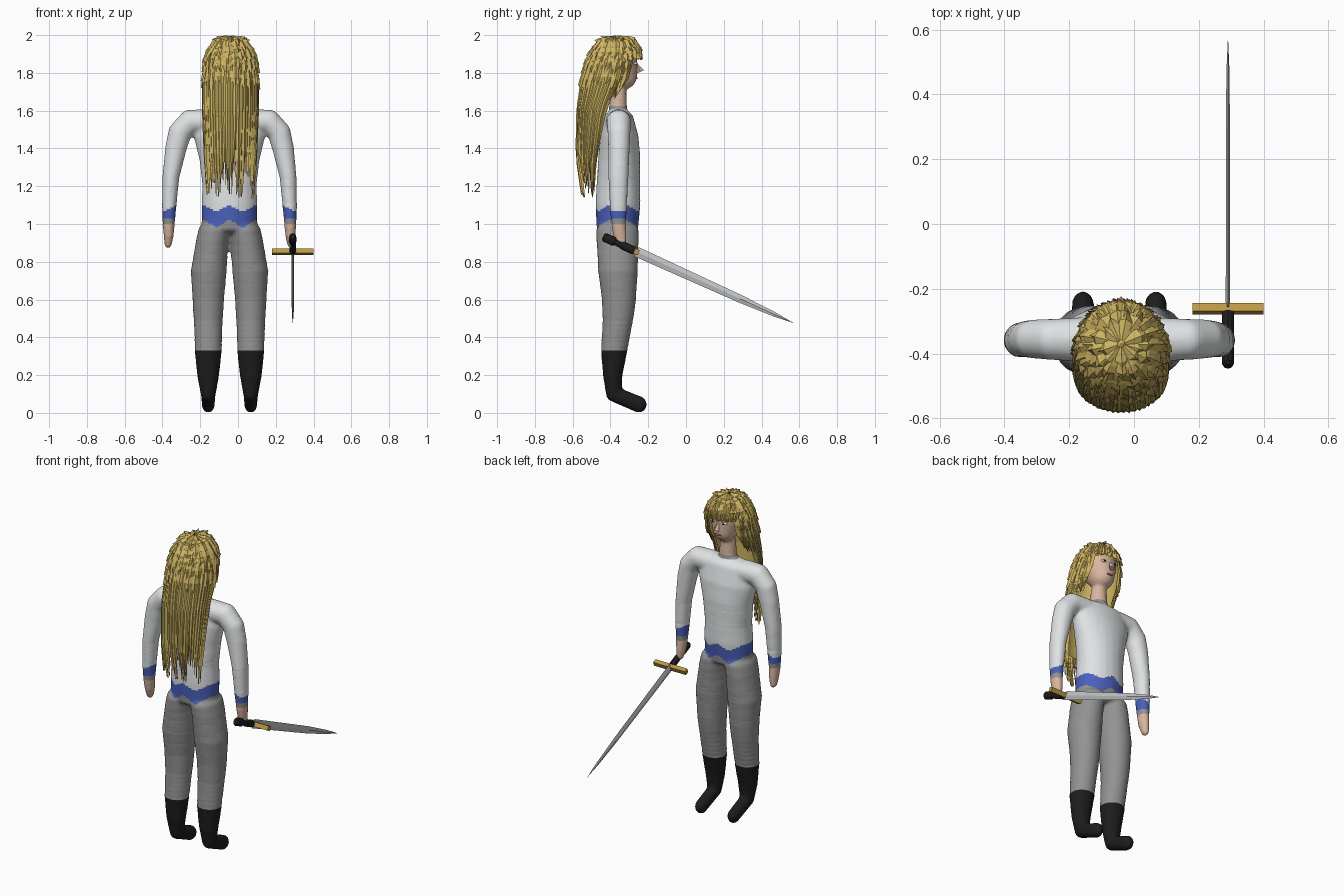
import bpy, bmesh, math, random
from mathutils import Vector, Matrix

if "Cube" in bpy.data.objects:
    bpy.data.objects.remove(bpy.data.objects["Cube"])

random.seed(4)
CX = -0.045  # body centre line


def material(name, *rgb):
    m = bpy.data.materials.new(name)
    m.diffuse_color = (*rgb, 1)
    m.use_nodes = True
    m.node_tree.nodes["Principled BSDF"].inputs["Base Color"].default_value = m.diffuse_color
    return m


MAT = {
    "hair": material("blonde", 0.61, 0.45, 0.12),
    "shirt": material("pale_grey", 0.74, 0.76, 0.77),
    "trousers": material("mid_grey", 0.29, 0.29, 0.29),
    "black": material("black", 0.012, 0.012, 0.012),
    "belt": material("blue", 0.07, 0.12, 0.5),
    "skin": material("skin", 0.7, 0.47, 0.35),
    "gold": material("gold", 0.5, 0.32, 0.06),
    "blade": material("steel", 0.55, 0.56, 0.57),
    "white": material("white", 0.8, 0.8, 0.8),
    "lips": material("lip_red", 0.4, 0.12, 0.1),
}


def make(name, bm, mat, smooth=False):
    me = bpy.data.meshes.new(name)
    bm.to_mesh(me)
    bm.free()
    me.materials.append(MAT[mat])
    me.polygons.foreach_set("use_smooth", [smooth] * len(me.polygons))
    ob = bpy.data.objects.new(name, me)
    bpy.context.collection.objects.link(ob)
    return ob


def ball(bm, c, r, sub=3):
    m = Matrix.Translation(c) @ Matrix.Diagonal((*r, 1))
    bmesh.ops.create_icosphere(bm, subdivisions=sub, radius=1, matrix=m)


def chain(bm, keys, side=1, n=6):
    """Ellipsoids along keys (x, y, z, rx, ry, rz), x measured from the centre line."""
    for a, b in zip(keys, keys[1:]):
        for i in range(n + 1):
            k = [p + (q - p) * i / n for p, q in zip(a, b)]
            ball(bm, (CX + side * k[0], k[1], k[2]), k[3:])


# Body volumes
TORSO = [(0, -.363, .98, .15, .112, .04), (0, -.36, 1.1, .15, .12, .05),
         (0, -.358, 1.2, .145, .118, .05), (0, -.353, 1.35, .163, .113, .05),
         (0, -.353, 1.46, .19, .103, .05), (0, -.355, 1.55, .19, .08, .06)]
ARM = [(.12, -.357, 1.545, .06, .07, .062), (.21, -.356, 1.542, .06, .064, .064),
       (.262, -.355, 1.485, .062, .061, .06), (.284, -.355, 1.4, .058, .058, .05),
       (.31, -.358, 1.25, .046, .055, .04), (.319, -.358, 1.1, .04, .048, .03),
       (.322, -.356, 1.0, .033, .04, .02), (.322, -.35, .94, .027, .037, .025),
       (.325, -.342, .893, .02, .026, .022)]
LEG = [(.08, -.363, .97, .085, .113, .04), (.093, -.362, .9, .088, .113, .04),
       (.11, -.36, .75, .097, .107, .04), (.1125, -.355, .6, .085, .092, .04),
       (.1125, -.36, .5, .079, .083, .04), (.1125, -.38, .33, .074, .072, .03),
       (.113, -.388, .2, .06, .053, .03), (.1125, -.382, .1, .04, .042, .042),
       (.1125, -.25, .045, .035, .043, .045)]
HEAD = [(.005, -.36, 1.58, .055, .05, .03), (.005, -.36, 1.7, .048, .046, .03)]
FACE = [(.005, -.365, 1.86, .102, .108, .112), (.005, -.338, 1.783, .072, .08, .073)]

bm = bmesh.new()
for keys in (TORSO, HEAD, FACE):
    chain(bm, keys)
for s in (-1, 1):
    chain(bm, ARM, s)
    chain(bm, LEG, s)
source = make("body_volume", bm, "shirt")
rem = source.modifiers.new("fuse", "REMESH")
rem.mode, rem.voxel_size = "VOXEL", 0.0095
smo = source.modifiers.new("soften", "SMOOTH")
smo.factor, smo.iterations = 0.5, 7
fused = bpy.data.meshes.new_from_object(
    source.evaluated_get(bpy.context.evaluated_depsgraph_get()))
bpy.data.objects.remove(source)


def part_at(p):
    """Garment covering a point of the body."""
    dx = abs(p.x - CX)
    if p.z > 1.625:
        return "head"
    if p.z > 1.605 and dx < .075:
        return "collar"
    if dx > .255 and .8 < p.z < 1.03:
        return "cuffs" if p.z > 1.0 else "hands"
    if p.z < .33:
        return "boots"
    zig = abs((dx / .07) % 2 - 1)
    if p.z < .98 + .045 * zig:
        return "trousers"
    return "belt" if p.z < 1.065 + .035 * zig else "shirt"


PARTS = {"head": "skin", "hands": "skin", "collar": "trousers", "cuffs": "trousers",
         "boots": "black", "trousers": "trousers", "belt": "belt", "shirt": "shirt"}
base = bmesh.new()
base.from_mesh(fused)
for z in (.33, 1.0, 1.03, 1.605, 1.625):
    bmesh.ops.bisect_plane(base, geom=base.verts[:] + base.edges[:] + base.faces[:],
                           plane_co=(0, 0, z), plane_no=(0, 0, 1))
for part, mat in PARTS.items():
    bm = base.copy()
    drop = [f for f in bm.faces if part_at(f.calc_center_median()) != part]
    bmesh.ops.delete(bm, geom=drop, context="FACES")
    make(part, bm, mat, True)
base.free()

# Face details
HX = -.04


def face_balls(name, mat, spots, r):
    bm = bmesh.new()
    for x, y, z in spots:
        ball(bm, (HX + x, y, z), r, 2)
    make(name, bm, mat, True)


face_balls("eyes", "white", [(s * .037, -.27, 1.85) for s in (-1, 1)], (.018, .011, .009))
face_balls("pupils", "black", [(s * .037, -.262, 1.85) for s in (-1, 1)], (.007, .006, .007))
face_balls("mouth", "lips", [(0, -.263, 1.772)], (.022, .007, .006))
bm = bmesh.new()
bmesh.ops.create_cone(bm, cap_ends=True, segments=4, radius1=.02, radius2=.004, depth=.05,
                      matrix=Matrix.Translation((HX, -.252, 1.828)) @ Matrix.Rotation(.45, 4, "X"))
make("nose", bm, "skin")

# Hair: surface rows (z, half width, centre y, back depth, front depth)
ROWS = [(1.985, 0, -.37, 0, 0), (1.968, .062, -.37, .072, .078), (1.925, .106, -.37, .118, .118),
        (1.86, .128, -.37, .148, .118), (1.75, .135, -.395, .152, .115),
        (1.6, .135, -.45, .117, .06), (1.35, .124, -.485, .084, .03), (1.12, .108, -.49, .045, 0)]


def hair_point(a, t, lift=0.0):
    i = min(int(t), len(ROWS) - 2)
    z, rx, cy, back, front = [p + (q - p) * (t - i) for p, q in zip(ROWS[i], ROWS[i + 1])]
    depth = back if math.cos(a) > 0 else front
    up = lift if t < 1.5 else lift * .2
    return Vector((HX + math.sin(a) * (rx + lift), cy - math.cos(a) * (depth + lift), z + up))


def hair_end(a):
    d = abs(math.degrees(a))
    return 7 if d < 100 else 4.6 if d < 130 else 2.75


def strand(bm, a, t0, t1, w, lift0, lift1):
    """Folded ribbon with a pointed end."""
    n = max(3, int((t1 - t0) * 3))
    rows = []
    for i in range(n + 1):
        f = i / n
        t = t0 + (t1 - t0) * f
        side = Vector((math.cos(a), math.sin(a), 0)) * w * min(1, .06 + (1 - f) * 2.6) / 2
        lift = lift0 + (lift1 - lift0) * f
        p = hair_point(a, t, lift)
        rows.append([bm.verts.new(v) for v in
                     (p - side, hair_point(a, t, lift + w * .2), p + side)])
    for r, s in zip(rows, rows[1:]):
        for k in (0, 1):
            bm.faces.new((r[k], r[k + 1], s[k + 1], s[k]))


bm = bmesh.new()
rnd = random.uniform
for count, start, low, lift in ((44, 2.4, 6.1, 0), (30, 3.0, 5.7, .007)):  # long locks
    for i in range(count):
        a = math.radians(-100 + 200 * i / (count - 1))
        strand(bm, a, start + rnd(-.3, .3), rnd(low, 6.95), rnd(.024, .036), lift, lift + .004)
for s in (-1, 1):                                                       # locks beside the face
    for i in range(12):
        a = math.radians(96 + 32 * i / 11) * s
        strand(bm, a, 1.9, rnd(4.1, 4.8), .035, .002, .008)
for i in range(18):                                                     # fringe
    a = math.radians(122 + 116 * i / 17)
    strand(bm, a, 1.4, rnd(2.55, 2.95), .035, .004, .016)
for t0, count in ((0, 9), (.5, 13), (1, 17), (1.5, 21), (2, 24), (2.5, 26), (3.1, 28)):  # crown layers
    for i in range(count):
        a = (i + rnd(.2, .8)) / count * math.tau - math.pi
        end = min(t0 + rnd(.8, 1.2), hair_end(a) + .1)
        if end - t0 > .4:
            strand(bm, a, t0, end, rnd(.04, .055), .002, .014)
make("hair_strands", bm, "hair")

bm = bmesh.new()
N, M = 48, 26
grid = [[bm.verts.new(hair_point(math.tau * i / N - math.pi, j * .25, -.004 if j else 0))
         for i in range(N)] for j in range(M)]
for j in range(M - 1):
    for i in range(N):
        if (j + 1) * .25 <= min(6.0, hair_end(math.tau * (i + .5) / N - math.pi)):
            k = (i + 1) % N
            bm.faces.new((grid[j][i], grid[j][k], grid[j + 1][k], grid[j + 1][i]))
bmesh.ops.delete(bm, geom=[v for v in bm.verts if not v.link_faces], context="VERTS")
bmesh.ops.remove_doubles(bm, verts=bm.verts, dist=.0005)
make("hair_base", bm, "hair")

# Sword: built along +y from the guard, then tilted down
SWORD = Matrix.Translation((.29, -.262, .853)) @ Matrix.Rotation(math.radians(-24.4), 4, "X")


def sword_part(name, mat, stations, sides, turn=0.0):
    """Loft of stations (y, half x, half z)."""
    bm = bmesh.new()
    rings = [[bm.verts.new(SWORD @ Vector((rx * math.cos(math.tau * i / sides + turn), y,
                                           rz * math.sin(math.tau * i / sides + turn))))
              for i in range(sides)] for y, rx, rz in stations]
    for r, s in zip(rings, rings[1:]):
        for i in range(sides):
            bm.faces.new((r[i], r[(i + 1) % sides], s[(i + 1) % sides], s[i]))
    bm.faces.new(rings[0])
    bm.faces.new(rings[-1])
    bmesh.ops.recalc_face_normals(bm, faces=bm.faces)
    make(name, bm, mat)


q = math.sqrt(2)
sword_part("sword_blade", "blade", [(0, .007, .027), (.6, .006, .021), (.8, .005, .012),
                                    (.912, .0005, .0005)], 4)
sword_part("sword_guard", "gold", [(-.013, .11 * q, .014 * q), (.013, .11 * q, .014 * q)],
           4, math.pi / 4)
sword_part("sword_grip", "black", [(-.16, .015, .016), (-.012, .015, .019)], 12)
sword_part("sword_collar", "black", [(-.085, .018, .022), (-.014, .018, .022)], 12)
sword_part("sword_pommel", "black", [(-.195, .013, .015), (-.185, .019, .024),
                                     (-.13, .019, .024), (-.12, .013, .015)], 12)
